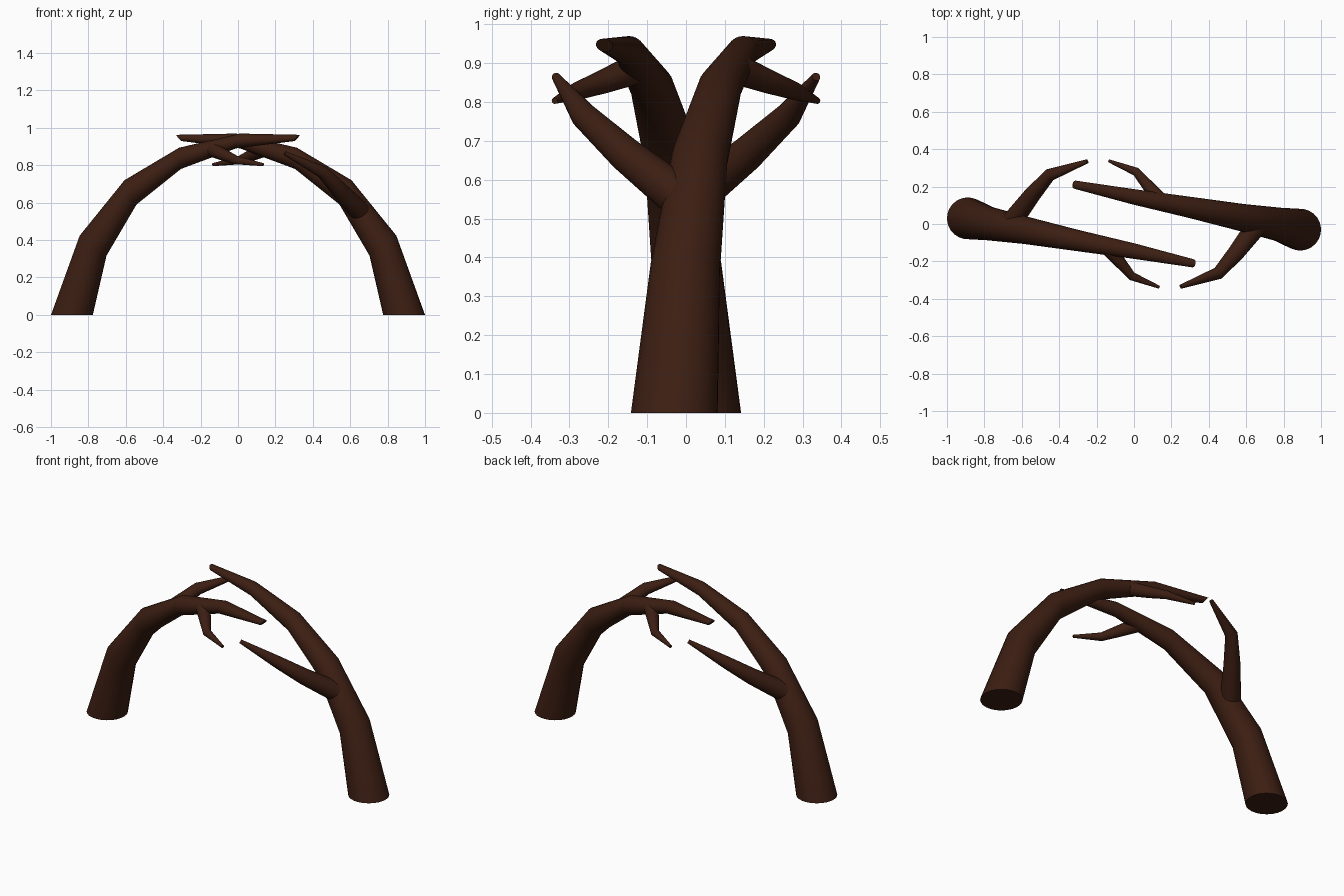
import bpy, bmesh, math
from mathutils import Vector, Matrix

if "Cube" in bpy.data.objects:
    bpy.data.objects.remove(bpy.data.objects["Cube"])

bark = bpy.data.materials.new("dark_bark")
bark.diffuse_color = (0.045, 0.013, 0.006, 1)
bark.use_nodes = True
bark.node_tree.nodes["Principled BSDF"].inputs["Base Color"].default_value = bark.diffuse_color
SIDES = 24


def limb(name, pts, radii, tangents=None):
    """Tapered round limb through pts, plus its copy turned half way round z."""
    pts = [Vector(p) for p in pts]
    n = len(pts)
    bm = bmesh.new()
    rings = []
    for i, (p, r) in enumerate(zip(pts, radii)):
        if tangents:
            t = tangents[i].normalized()
        else:
            a, b = pts[max(i - 1, 0)], pts[min(i + 1, n - 1)]
            t = (b - a).normalized()
        side = t.cross(SIDEWAYS).normalized()
        up = side.cross(t)
        rings.append([bm.verts.new(p + r * (math.cos(k) * side + math.sin(k) * up))
                      for k in (2 * math.pi * j / SIDES for j in range(SIDES))])
    for lo, hi in zip(rings, rings[1:]):
        for j in range(SIDES):
            k = (j + 1) % SIDES
            bm.faces.new((lo[j], lo[k], hi[k], hi[j]))
    bm.faces.new(rings[0][::-1])
    bm.faces.new(rings[-1])
    bmesh.ops.recalc_face_normals(bm, faces=bm.faces)
    me = bpy.data.meshes.new(name)
    bm.to_mesh(me)
    bm.free()
    me.materials.append(bark)
    for label, turn in (("right_", 0), ("left_", math.pi)):
        m = me if turn == 0 else me.copy()
        m.transform(Matrix.Rotation(turn, 4, 'Z'))
        ob = bpy.data.objects.new(label + name, m)
        bpy.context.collection.objects.link(ob)
        bpy.ops.object.select_all(action='DESELECT')
        ob.select_set(True)
        bpy.context.view_layer.objects.active = ob
        bpy.ops.object.shade_smooth_by_angle(angle=math.radians(40))


# Direction in which the trunk arches, and the horizontal across it
ALONG = Vector((-0.98, 0.19, 0)).normalized()
SIDEWAYS = Vector((0.19, 0.98, 0)).normalized()

# Arching trunk; rings tilt progressively towards the tip
lean = [math.radians(a) for a in (90, 52, 25, 5, -15, -40)]
limb("trunk",
     [(0.888, -0.03, 0), (0.775, -0.002, 0.37), (0.575, 0.035, 0.655),
      (0.31, 0.087, 0.837), (0.0, 0.145, 0.93), (-0.315, 0.21, 0.946)],
     [0.112, 0.09, 0.073, 0.057, 0.041, 0.022],
     [ALONG * math.cos(a) + Vector((0, 0, math.sin(a))) for a in lean])

# Lower side branch
limb("lower_branch",
     [(0.655, -0.01, 0.55), (0.545, -0.155, 0.665), (0.45, -0.263, 0.765), (0.25, -0.335, 0.865)],
     [0.056, 0.045, 0.034, 0.011])

# Upper side branch
limb("upper_branch",
     [(0.14, 0.13, 0.885), (0.07, 0.21, 0.853), (0.01, 0.28, 0.828), (-0.135, 0.338, 0.803)],
     [0.04, 0.031, 0.023, 0.008])
